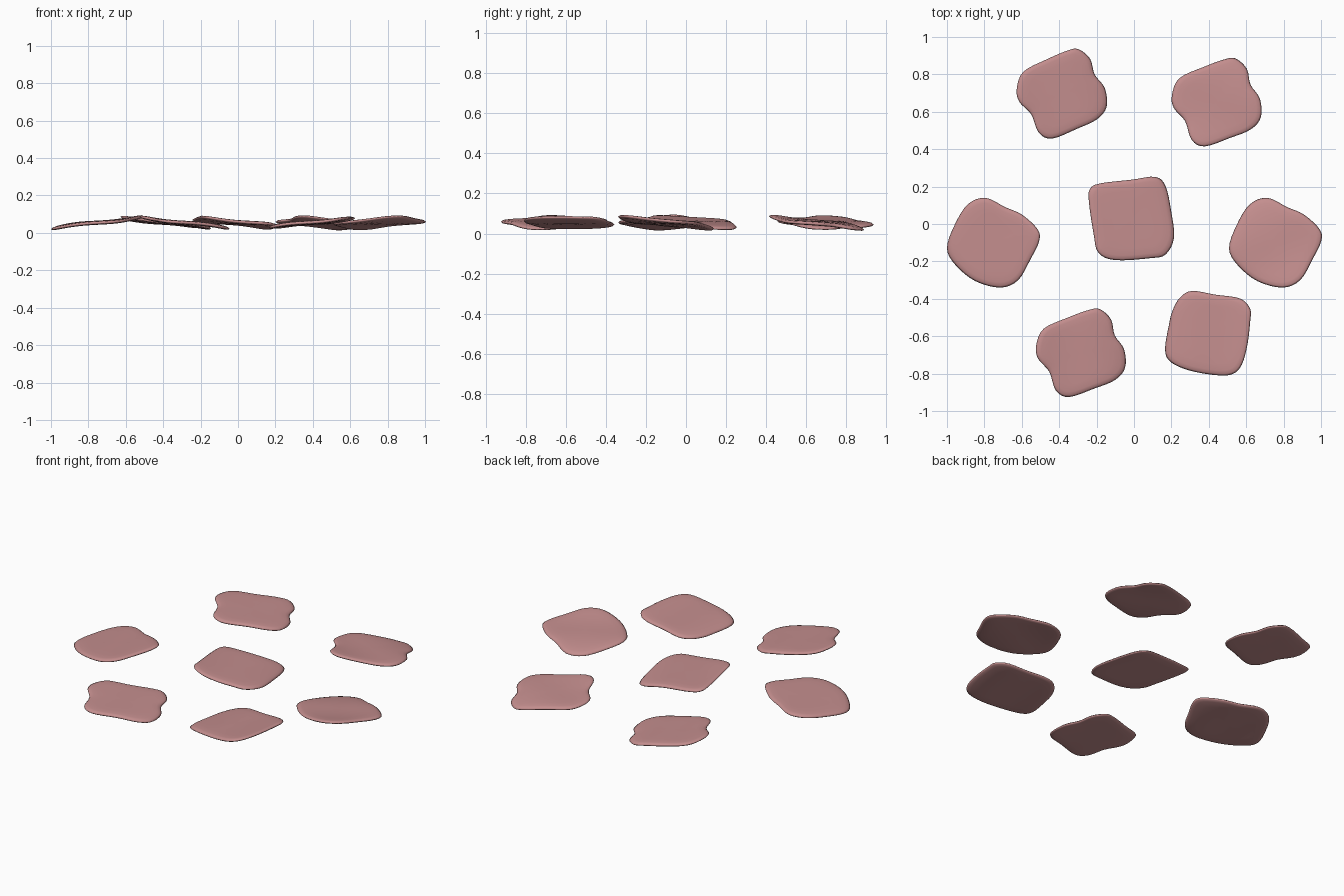
import bpy, bmesh, math
from mathutils import Vector

if "Cube" in bpy.data.objects:
    bpy.data.objects.remove(bpy.data.objects["Cube"])

rose = bpy.data.materials.new("dusty_rose")
rose.diffuse_color = (0.55, 0.27, 0.27, 1)
rose.use_nodes = True
rose.node_tree.nodes["Principled BSDF"].inputs["Base Color"].default_value = rose.diffuse_color

# Rounded-square outlines, in hundredths of a unit around the slice centre
WAVY = [(10, 23.5), (16, 18), (18, 9.5), (23, 2), (23.5, -8), (18, -14.5), (7, -19),
        (-6.5, -23.5), (-13.5, -20), (-17, -10), (-23, -3), (-24, 4), (-20, 13), (-7, 19), (4, 23)]
DIAMOND = [(-4, 24), (6.5, 19), (15.5, 15), (24, 7), (24.6, 0.5), (20, -9), (13.5, -20),
           (4, -24), (-9.5, -20.5), (-20, -12), (-24.6, -3), (-20.5, 9.5), (-13.5, 20.5)]
SQUARE = [(-22.5, 16), (-17, 19), (0, 21), (12.5, 22.5), (18, 17.5), (21, 4), (22.5, -10),
          (18, -19), (9.5, -21), (-9, -22), (-18, -18), (-20.5, -8), (-23, 9)]
SKEWED = [(-8.5, 22.5), (4, 20.5), (17, 18.5), (22.5, 13), (22.5, 6), (21, -6.5), (18, -17),
          (13, -22), (4, -22.5), (-10, -20), (-20, -15.5), (-23, -9), (-21, 4), (-19, 12), (-15, 19)]

# name, outline, centre x, centre y, turn of outline, downhill direction (degrees)
SLICES = [
    ("slice_back_left", WAVY, -0.385, 0.695, 3, 12),
    ("slice_back_right", WAVY, 0.443, 0.65, 0, 68),
    ("slice_left", DIAMOND, -0.754, -0.10, 0, 185),
    ("slice_right", DIAMOND, 0.754, -0.10, 0, 118),
    ("slice_front_left", WAVY, -0.283, -0.69, 0, 0),
    ("slice_front_right", SKEWED, 0.396, -0.583, 0, 170),
    ("slice_centre", SQUARE, -0.011, 0.027, 0, 25),
]

# Ring scale and height off the middle surface: top, rim, underside
RINGS = [(0.25, 0.011), (0.5, 0.011), (0.72, 0.011), (0.88, 0.010), (0.96, 0.007),
         (1.0, 0.0), (0.97, -0.006), (0.9, -0.009), (0.7, -0.010), (0.45, -0.010), (0.2, -0.010)]


def smooth_loop(points, turn, steps=4):
    """Closed Catmull-Rom curve through the outline points."""
    pts = [Vector((x, y)) / 100 for x, y in points]
    n, a, out = len(pts), math.radians(turn), []
    for i in range(n):
        p0, p1, p2, p3 = (pts[(i + k) % n] for k in (-1, 0, 1, 2))
        for s in range(steps):
            t = s / steps
            p = 0.5 * (2 * p1 + (p2 - p0) * t + (2 * p0 - 5 * p1 + 4 * p2 - p3) * t * t
                       + (3 * p1 - p0 - 3 * p2 + p3) * t ** 3)
            out.append((p.x * math.cos(a) - p.y * math.sin(a),
                        p.x * math.sin(a) + p.y * math.cos(a)))
    return out


def make_slice(name, outline, cx, cy, turn, downhill):
    loop = smooth_loop(outline, turn)
    d = math.radians(downhill)

    def middle(x, y):
        # sloping sheet with a gentle ripple along the slope
        u = x * math.cos(d) + y * math.sin(d)
        return 0.054 - 0.14 * u + 0.007 * math.sin(4 * math.pi * u)

    bm = bmesh.new()
    rings = [[bm.verts.new((x * s, y * s, middle(x * s, y * s) + h)) for x, y in loop]
             for s, h in RINGS]
    n = len(loop)
    for a, b in zip(rings, rings[1:]):
        for i in range(n):
            j = (i + 1) % n
            bm.faces.new((a[i], b[i], b[j], a[j]))
    for ring, h in ((rings[0], 0.011), (rings[-1], -0.010)):
        c = bm.verts.new((0, 0, middle(0, 0) + h))
        for i in range(n):
            bm.faces.new((c, ring[i], ring[(i + 1) % n]))
    bmesh.ops.recalc_face_normals(bm, faces=bm.faces)
    for f in bm.faces:
        f.smooth = True
    mesh = bpy.data.meshes.new(name)
    bm.to_mesh(mesh)
    bm.free()
    mesh.materials.append(rose)
    obj = bpy.data.objects.new(name, mesh)
    obj.location = (cx, cy, 0)
    bpy.context.collection.objects.link(obj)


for spec in SLICES:
    make_slice(*spec)
